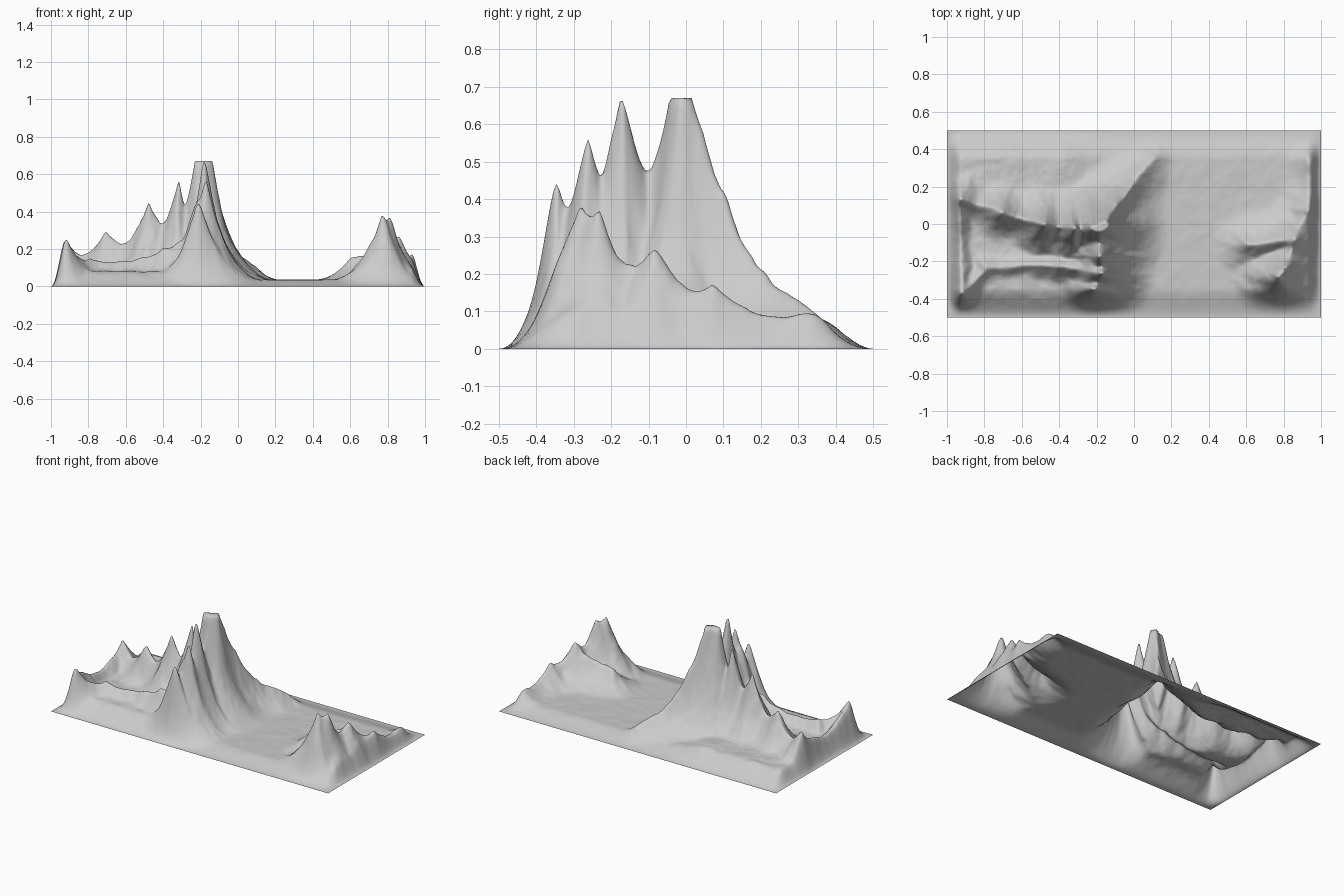
import bpy, bmesh, math
from mathutils import Vector, noise

if "Cube" in bpy.data.objects:
    bpy.data.objects.remove(bpy.data.objects["Cube"])

# Ridges: (falloff width, dip between peaks, peaks as (x, y, height))
RIDGES = [
    # flat-topped summit
    (0.105, 0, [(-0.21, -0.02, 0.7), (-0.155, -0.02, 0.7)]),
    # crest running to the back
    (0.10, 0, [(-0.16, 0, 0.66), (-0.10, 0.1, 0.38), (-0.02, 0.2, 0.19), (0.13, 0.37, 0.07)]),
    # jagged crest running to the front
    (0.10, 0.28, [(-0.18, -0.04, 0.64), (-0.18, -0.17, 0.63), (-0.18, -0.26, 0.53), (-0.2, -0.34, 0.45)]),
    # long crest running to the left
    (0.11, 0.32, [(-0.22, -0.02, 0.6), (-0.32, -0.03, 0.54), (-0.48, 0, 0.41),
                  (-0.71, 0.06, 0.26), (-0.92, 0.14, 0.24)]),
    # low left spurs
    (0.09, 0.2, [(-0.22, -0.24, 0.42), (-0.4, -0.22, 0.19), (-0.8, -0.23, 0.14), (-0.92, -0.38, 0.25)]),
    (0.08, 0.4, [(-0.92, -0.38, 0.25), (-0.94, 0.12, 0.2)]),
    # right-hand hill, its rim and spur
    (0.10, 0.05, [(0.775, -0.29, 0.37), (0.81, -0.24, 0.34)]),
    (0.10, 0.2, [(0.81, -0.24, 0.33), (0.86, -0.08, 0.25), (0.94, 0.08, 0.16), (0.95, 0.33, 0.11)]),
    (0.10, 0, [(0.86, -0.08, 0.22), (0.6, -0.11, 0.15)]),
]
SEGMENTS = [(w, dip, Vector(a), Vector(b))
            for w, dip, pts in RIDGES for a, b in zip(pts, pts[1:])]


def smooth(t):
    t = max(0.0, min(1.0, t))
    return t * t * (3 - 2 * t)


def height(x, y):
    # wobble the ground position so crests and gullies look eroded
    p = Vector((x * 6, y * 6, 0))
    wx = x + 0.018 * noise.noise(p + Vector((7, 0, 3))) + 0.006 * noise.noise(p * 3.1)
    wy = y + 0.018 * noise.noise(p + Vector((0, 9, 5))) + 0.006 * noise.noise(p * 2.9)
    # soft maximum over all the ridge segments
    total = 0.0
    for w, dip, a, b in SEGMENTS:
        dx, dy = b.x - a.x, b.y - a.y
        t = ((wx - a.x) * dx + (wy - a.y) * dy) / (dx * dx + dy * dy)
        t = max(0.0, min(1.0, t))
        d = math.hypot(wx - a.x - t * dx, wy - a.y - t * dy)
        d = math.sqrt(d * d + 0.0002) - 0.014
        crest = (a.z + (b.z - a.z) * t) * (1 - dip * math.sin(math.pi * t))
        total += (crest * math.exp(-d / w)) ** 9
    base = 0.035 + 0.045 * smooth((-0.1 - x) / 0.3)
    z = (total + base ** 9) ** (1 / 9)
    z *= 1 + 0.08 * noise.fractal(p * 1.5, 1.0, 2.0, 4)
    z = min(z, 0.67)
    # sink to the border on all four sides
    return z * smooth((1 - abs(x)) / 0.075) * smooth((0.5 - abs(y)) / 0.16)


# Terrain sheet, open underneath
bm = bmesh.new()
bmesh.ops.create_grid(bm, x_segments=260, y_segments=130, size=1)
for v in bm.verts:
    v.co.y *= 0.5
    v.co.z = height(v.co.x, v.co.y)
for f in bm.faces:
    f.smooth = True
mesh = bpy.data.meshes.new("mountain_terrain")
bm.to_mesh(mesh)
bm.free()
terrain = bpy.data.objects.new("mountain_terrain", mesh)
bpy.context.collection.objects.link(terrain)
